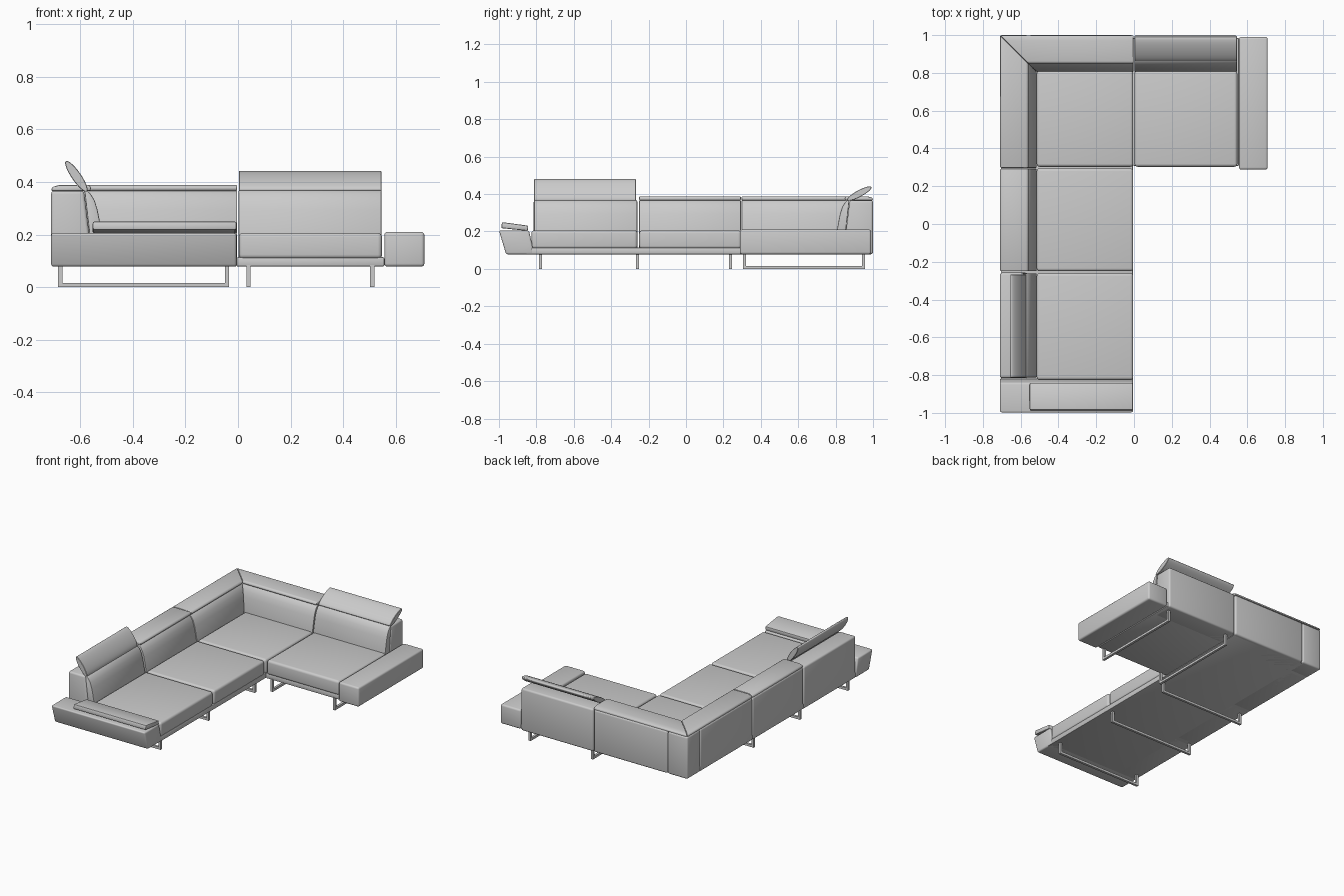
import bpy, bmesh, math

if "Cube" in bpy.data.objects:
    bpy.data.objects.remove(bpy.data.objects["Cube"])

ZB = 0.078          # underside of the upholstery


def prism(name, pts, lo, hi, place, bevel=0.012, segs=3):
    """Extrude a 2D profile; lo/hi may be functions of the profile point (mitred ends)."""
    end = lambda e, p: e(p) if callable(e) else e
    bm = bmesh.new()
    a = [bm.verts.new(place(p[0], p[1], end(lo, p))) for p in pts]
    b = [bm.verts.new(place(p[0], p[1], end(hi, p))) for p in pts]
    n = len(pts)
    bm.faces.new(a)
    bm.faces.new(b[::-1])
    for i in range(n):
        bm.faces.new((a[i], b[i], b[(i + 1) % n], a[(i + 1) % n]))
    bmesh.ops.recalc_face_normals(bm, faces=bm.faces)
    if bevel:
        edges = [e for e in bm.edges if e.calc_face_angle(0) > math.radians(38)]
        bmesh.ops.bevel(bm, geom=edges, offset=bevel, segments=segs, profile=0.5,
                        affect='EDGES', clamp_overlap=True)
    me = bpy.data.meshes.new(name)
    bm.to_mesh(me)
    bm.free()
    ob = bpy.data.objects.new(name, me)
    bpy.context.collection.objects.link(ob)
    bpy.ops.object.select_all(action='DESELECT')
    ob.select_set(True)
    bpy.context.view_layer.objects.active = ob
    bpy.ops.object.shade_smooth_by_angle(angle=math.radians(40))
    return ob


def box(name, x, y, z, bevel=0.012, segs=3):
    pts = [(x[0], y[0]), (x[1], y[0]), (x[1], y[1]), (x[0], y[1])]
    return prism(name, pts, z[0], z[1], lambda p, q, t: (p, q, t), bevel, segs)


# profile (depth from outer face, height) swept along each wall
left = lambda d, z, t: (-0.71 + d, t, z)
rear = lambda d, z, t: (t, 1.0 - d, z)
along_x = lambda y, z, t: (t, y, z)
mitre_left = lambda p: 1.0 - p[0] - 0.001
mitre_rear = lambda p: -0.71 + p[0] + 0.001

BLOCK = [(0, ZB), (0.15, ZB), (0.145, 0.2), (0.125, 0.366), (0, 0.366)]
CUSHION = [(0.147, 0.15), (0.195, 0.15), (0.193, 0.205), (0.184, 0.255), (0.176, 0.295),
           (0.165, 0.33), (0.15, 0.355), (0.135, 0.368), (0.127, 0.366), (0.145, 0.21)]
CAP = [(0.0, 0.366), (0.148, 0.366), (0.153, 0.378), (0.143, 0.388), (0.03, 0.388), (0.004, 0.38)]


def headrest(name, lo, hi, place):
    (d0, z0), (d1, z1) = (0.136, 0.363), (0.056, 0.479)
    if place is rear:
        (d0, z0), (d1, z1) = (0.138, 0.368), (0.008, 0.438)
    half = math.hypot(d1 - d0, z1 - z0) / 2
    ang = math.atan2(z1 - z0, d1 - d0)
    pts = []
    for i in range(28):
        t = 2 * math.pi * i / 28
        u, v = half * math.cos(t), 0.018 * math.sin(t)
        pts.append(((d0 + d1) / 2 + u * math.cos(ang) - v * math.sin(ang),
                    (z0 + z1) / 2 + u * math.sin(ang) + v * math.cos(ang)))
    prism(name, pts, lo, hi, place, 0.002, 1)


# back blocks and the square corner block
prism("left_back_front", BLOCK, -0.815, -0.258, left)
prism("left_back_middle", BLOCK, -0.25, 0.293, left)
prism("left_back_corner", BLOCK, 0.297, 0.858, left)
prism("rear_back_corner", BLOCK, -0.558, -0.003, rear)
prism("rear_back_right", BLOCK, 0.002, 0.545, rear)
box("corner_block", (-0.71, -0.56), (0.86, 1.0), (ZB, 0.366))

# back cushions
prism("left_cushion_front", CUSHION, -0.812, -0.262, left, 0.006, 2)
prism("left_cushion_middle", CUSHION, -0.25, 0.293, left, 0.006, 2)
prism("left_cushion_corner", CUSHION, 0.297, mitre_left, left, 0.005, 2)
prism("rear_cushion_corner", CUSHION, mitre_rear, -0.003, rear, 0.005, 2)
prism("rear_cushion_right", CUSHION, 0.002, 0.545, rear, 0.006, 2)

# folded headrests as caps, mitred at the corner
prism("left_cap_middle", CAP, -0.25, 0.293, left, 0.005, 2)
prism("left_cap_corner", CAP, 0.297, mitre_left, left, 0.005, 2)
prism("rear_cap_corner", CAP, mitre_rear, -0.003, rear, 0.005, 2)

# raised headrests
headrest("left_headrest", -0.812, -0.268, left)
headrest("rear_headrest", 0.003, 0.545, rear)

# base frames
box("left_base", (-0.705, -0.006), (-0.86, 0.985), (ZB, 0.114), 0.006, 2)
box("right_base", (-0.006, 0.556), (0.308, 0.985), (ZB, 0.114), 0.006, 2)

# seat cushions
for name, x, y in (("seat_front", (-0.515, -0.004), (-0.826, -0.26)),
                   ("seat_middle", (-0.515, -0.004), (-0.25, 0.295)),
                   ("seat_corner", (-0.515, -0.004), (0.303, 0.812)),
                   ("seat_right", (0.003, 0.547), (0.303, 0.812))):
    box(name, x, y, (0.108, 0.206), 0.016, 4)

# right arm, slanted front arm and its tilted pad
box("right_arm", (0.556, 0.708), (0.288, 0.99), (ZB, 0.21), 0.012, 3)
prism("front_arm", [(-0.962, ZB), (-0.815, ZB), (-0.822, 0.13), (-0.84, 0.205), (-1.0, 0.205)],
      -0.71, -0.005, along_x, 0.01, 3)
prism("front_arm_pad", [(-0.988, 0.218), (-0.845, 0.203), (-0.843, 0.231), (-0.984, 0.25)],
      -0.552, -0.005, along_x, 0.007, 2)


# sled legs: two posts and a floor bar
def sled(name, along, lo, hi, at):
    w = 0.016
    pts = [(lo, 0.085), (lo, 0), (hi, 0), (hi, 0.085),
           (hi - w, 0.085), (hi - w, w), (lo + w, w), (lo + w, 0.085)]
    if along == 'x':
        place = lambda p, q, t: (p, t, q)
    else:
        place = lambda p, q, t: (t, p, q)
    prism(name, pts, at - w / 2, at + w / 2, place, 0)


for i, y in enumerate((-0.778, -0.26, 0.238)):
    sled(f"left_leg_{i + 1}", 'x', -0.683, -0.034, y)
for i, x in enumerate((0.04, 0.51)):
    sled(f"right_leg_{i + 1}", 'y', 0.305, 0.957, x)
